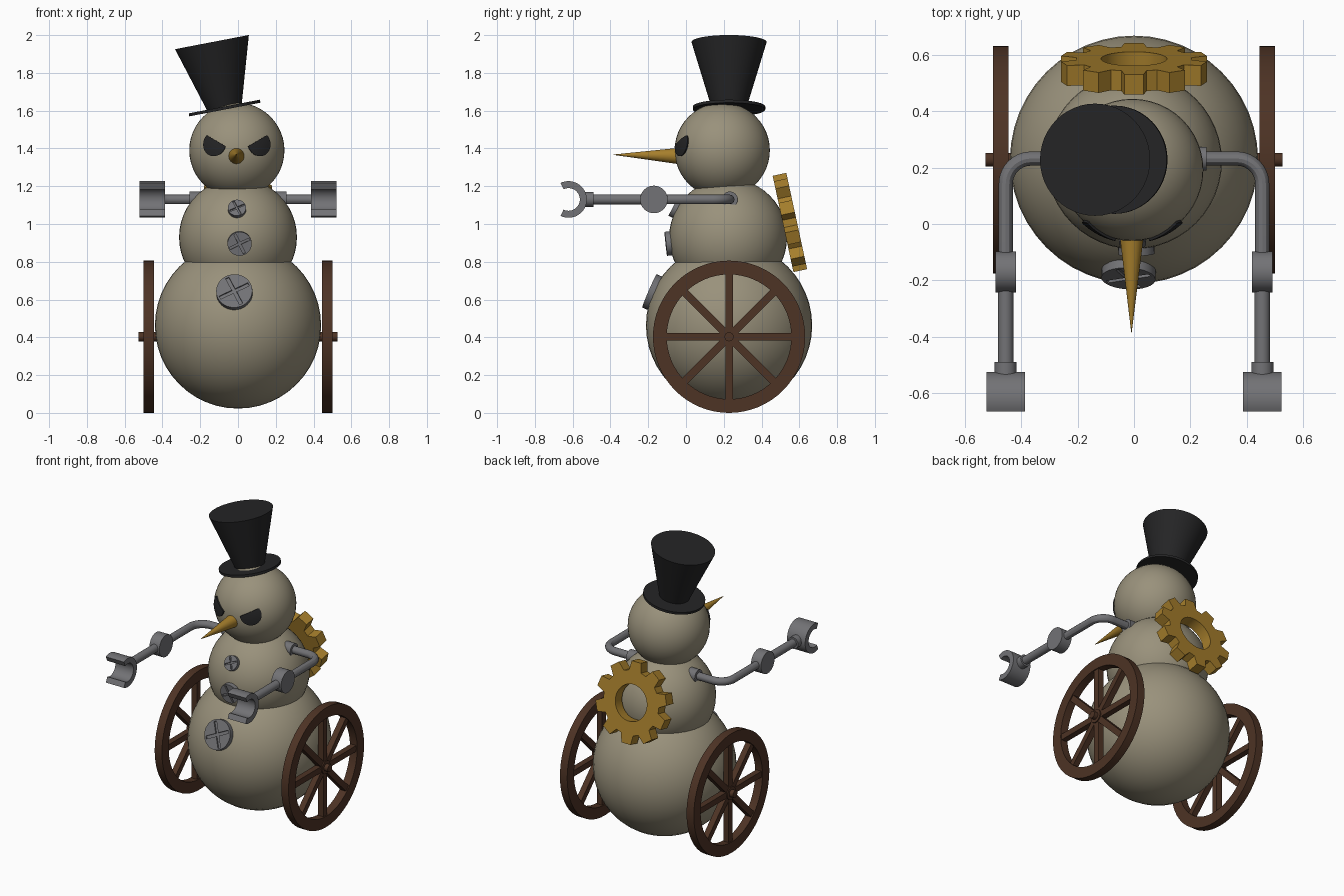
import bpy, bmesh
from math import sin, cos, pi, radians
from mathutils import Vector, Matrix

if "Cube" in bpy.data.objects:
    bpy.data.objects.remove(bpy.data.objects["Cube"])

X, Y, Z = Vector((1, 0, 0)), Vector((0, 1, 0)), Vector((0, 0, 1))
Y0 = 0.228  # body axis


def material(name, rgb):
    m = bpy.data.materials.new(name)
    m.diffuse_color = (*rgb, 1)
    m.use_nodes = True
    m.node_tree.nodes["Principled BSDF"].inputs["Base Color"].default_value = m.diffuse_color
    return m


STONE = material("stone", (0.32, 0.285, 0.2))
GOLD = material("gold", (0.38, 0.21, 0.025))
WOOD = material("wood", (0.075, 0.033, 0.018))
BLACK = material("black", (0.018, 0.018, 0.019))
METAL = material("metal", (0.17, 0.17, 0.18))


def finish(name, bm, mat):
    bmesh.ops.recalc_face_normals(bm, faces=bm.faces)
    me = bpy.data.meshes.new(name)
    bm.to_mesh(me)
    bm.free()
    ob = bpy.data.objects.new(name, me)
    me.materials.append(mat)
    bpy.context.collection.objects.link(ob)
    return ob


def frame(origin, u, v):
    w = u.cross(v)
    m = Matrix((u, v, w)).transposed().to_4x4()
    m.translation = origin
    return m


def ball(name, centre, r, mat):
    bm = bmesh.new()
    bmesh.ops.create_uvsphere(bm, u_segments=48, v_segments=24, radius=r,
                              matrix=Matrix.Translation(centre))
    return finish(name, bm, mat)


def cyl(name, a, b, r1, r2, mat, seg=32):
    """Cylinder or cone from point a to point b."""
    a, b = Vector(a), Vector(b)
    m = Matrix.Translation((a + b) / 2) @ (b - a).to_track_quat('Z', 'Y').to_matrix().to_4x4()
    bm = bmesh.new()
    bmesh.ops.create_cone(bm, cap_ends=True, segments=seg, radius1=r1, radius2=r2,
                          depth=(b - a).length, matrix=m)
    return finish(name, bm, mat)


def prism(name, pts, thick, m, mat):
    """Solid outline of thickness thick, centred on the frame m."""
    bm = bmesh.new()
    f = bm.faces.new([bm.verts.new(m @ Vector((u, v, -thick / 2))) for u, v in pts])
    ext = bmesh.ops.extrude_face_region(bm, geom=[f])["geom"]
    bmesh.ops.translate(bm, vec=m.to_3x3() @ Vector((0, 0, thick)),
                        verts=[g for g in ext if isinstance(g, bmesh.types.BMVert)])
    return finish(name, bm, mat)


def band(name, outer, inner, thick, m, mat, closed=True):
    """Solid between an outer and an inner outline with equal point counts."""
    bm = bmesh.new()
    loops = [[bm.verts.new(m @ Vector((u, v, w))) for u, v in pts]
             for pts, w in ((outer, -thick / 2), (outer, thick / 2),
                            (inner, thick / 2), (inner, -thick / 2))]
    n = len(outer)
    for i in range(n if closed else n - 1):
        j = (i + 1) % n
        for k in range(4):
            p, q = loops[k], loops[(k + 1) % 4]
            bm.faces.new((p[i], p[j], q[j], q[i]))
    if not closed:
        for i in (0, -1):
            bm.faces.new([l[i] for l in loops])
    return finish(name, bm, mat)


def arc(r, a0, a1, n):
    return [(r * cos(a0 + (a1 - a0) * i / n), r * sin(a0 + (a1 - a0) * i / n)) for i in range(n + 1)]


# Body
LOW, MID, HEAD = Vector((0, Y0, 0.463)), Vector((0, Y0 - .005, 0.93)), Vector((-.006, 0.192, 1.39))
ball("lower_body", LOW, 0.44, STONE)
ball("upper_body", MID, 0.312, STONE)
ball("head", HEAD, 0.252, STONE)

# Hat
top, brim = Vector((-.138, Y0, 1.963)), Vector((-.071, Y0, 1.614))
axis = (top - brim).normalized()
cyl("hat_crown", brim, top, 0.092, 0.199, BLACK, 48)
cyl("hat_brim", brim - axis * .008, brim + axis * .008, 0.192, 0.192, BLACK, 48)

# Nose
cyl("nose", (-.008, -.03, 1.36), (-.009, -.384, 1.367), 0.044, 0.001, GOLD)

# Eyes: discs with a slanted top edge, curved to the head
for s, side in ((-1, "left"), (1, "right")):
    n = Vector((s * .119, -.219, .036)).normalized()
    u = s * Z.cross(n).normalized()
    v = n.cross(s * u)
    outline = [(a, min(b, .02 + .5 * a)) for a, b in arc(.068, 0, 2 * pi, 64)[:-1]]
    bm = bmesh.new()
    rings = []
    for k, r in ((1, .236), (1, .26), (.75, .26), (.5, .26), (.25, .26)):
        rings.append([bm.verts.new(HEAD + (n * .252 + u * a * k + v * b * k).normalized() * r)
                      for a, b in outline])
    tip = bm.verts.new(HEAD + n * .26)
    for i in range(64):
        j = (i + 1) % 64
        for p, q in zip(rings, rings[1:]):
            bm.faces.new((p[i], p[j], q[j], q[i]))
        bm.faces.new((rings[-1][i], rings[-1][j], tip))
    bm.faces.new(rings[0])
    finish(side + "_eye", bm, BLACK)

# Screw buttons with cross slots
for name, c, R, x, z, r in (("low_button", LOW, .44, -.019, .638, .096),
                            ("middle_button", MID, .312, .008, .897, .064),
                            ("top_button", MID, .312, -.005, 1.077, .048)):
    dz = z - c.z
    n = Vector((x, -(R * R - dz * dz - x * x) ** .5, dz)).normalized()
    face = c + n * (R + .02)
    b = cyl(name, face - n * .06, face, r, r, METAL)
    u = (X - n * X.dot(n)).normalized()
    w, l = r * .1, r * .88
    cross = []
    for k in range(4):
        t = k * pi / 2 + radians(26)
        cross += [Matrix.Rotation(t, 2) @ Vector(p) for p in ((w, w), (w, l), (-w, l))]
    # order the outline counter-clockwise around the cross
    cutter = prism("slot_cutter", cross, .02, frame(face, u, n.cross(u)), METAL)
    cutter.hide_render = True
    mod = b.modifiers.new("slot", 'BOOLEAN')
    mod.operation, mod.object, mod.solver = 'DIFFERENCE', cutter, 'EXACT'
    bpy.context.view_layer.objects.active = b
    bpy.ops.object.modifier_apply(modifier="slot")
    bpy.data.objects.remove(cutter)

# Back gear
teeth = [radians(90 + 36 * k) for k in range(10)]
steps = ((-12.5, .205), (-7.5, .263), (7.5, .263), (12.5, .205))
outer = [(r * cos(t + radians(d)), r * sin(t + radians(d))) for t in teeth for d, r in steps]
inner = [(.117 * cos(pi / 2 + 2 * pi * (i - 1.5) / 40), .117 * sin(pi / 2 + 2 * pi * (i - 1.5) / 40))
         for i in range(40)]
tilt = radians(12.2)
band("gear", outer, inner, .074, frame(Vector((0, .55, 1.008)), X, Vector((0, -sin(tilt), cos(tilt)))), GOLD)

# Axle through both wheels
WZ = .403
cyl("axle", (-.527, Y0, WZ), (.527, Y0, WZ), .024, .024, WOOD, 24)

for s, side in ((-1, "left"), (1, "right")):
    # Wheel
    wc = Vector((s * .473, Y0, WZ))
    m = frame(wc, Y, Z)
    band(side + "_wheel_rim", arc(.403, 0, 2 * pi, 64)[:-1], arc(.33, 0, 2 * pi, 64)[:-1], .054, m, WOOD)
    cyl(side + "_wheel_hub", wc - X * .027, wc + X * .027, .044, .044, WOOD)
    for k in range(8):
        spoke = m @ Matrix.Rotation(k * pi / 4, 4, 'Z')
        prism(f"{side}_spoke_{k + 1}", [(.03, -.02), (.345, -.02), (.345, .02), (.03, .02)], .04, spoke, WOOD)

    # Arm tube with a rounded elbow
    ax, az, rb = .455, 1.13, .09
    path = [(.2, .232)] + [(ax - rb + a, .232 - rb + b) for a, b in arc(rb, pi / 2, 0, 10)] + [(ax, -.17)]
    cu = bpy.data.curves.new(side + "_upper_arm", 'CURVE')
    cu.dimensions, cu.bevel_depth, cu.bevel_resolution, cu.use_fill_caps = '3D', .025, 4, True
    sp = cu.splines.new('POLY')
    sp.points.add(len(path) - 1)
    for p, (px, py) in zip(sp.points, path):
        p.co = (s * px, py, az, 1)
    cu.materials.append(METAL)
    arm = bpy.data.objects.new(side + "_upper_arm", cu)
    bpy.context.collection.objects.link(arm)
    bpy.ops.object.select_all(action='DESELECT')
    arm.select_set(True)
    bpy.context.view_layer.objects.active = arm
    bpy.ops.object.convert(target='MESH')

    # Shoulder, joint, forearm, wrist and claw
    def part(name, a, b, r):
        cyl(f"{side}_{name}", (s * a[0], a[1], az), (s * b[0], b[1], az), r, r, METAL)
    part("shoulder", (.18, .232), (.257, .232), .042)
    part("arm_joint", (ax - .037, -.17), (ax + .037, -.17), .073)
    part("forearm", (ax, -.17), (ax, -.5), .027)
    part("wrist", (ax, -.49), (ax, -.535), .039)
    g = radians(116)
    band(side + "_claw", arc(.097, -g, g, 32), arc(.06, -g, g, 32), .135,
         frame(Vector((s * ax, -.622, az)), Y, Z), METAL, closed=False)

# Smooth shading with crisp edges
bpy.ops.object.select_all(action='SELECT')
bpy.context.view_layer.objects.active = bpy.data.objects["head"]
bpy.ops.object.shade_smooth_by_angle(angle=radians(30))
